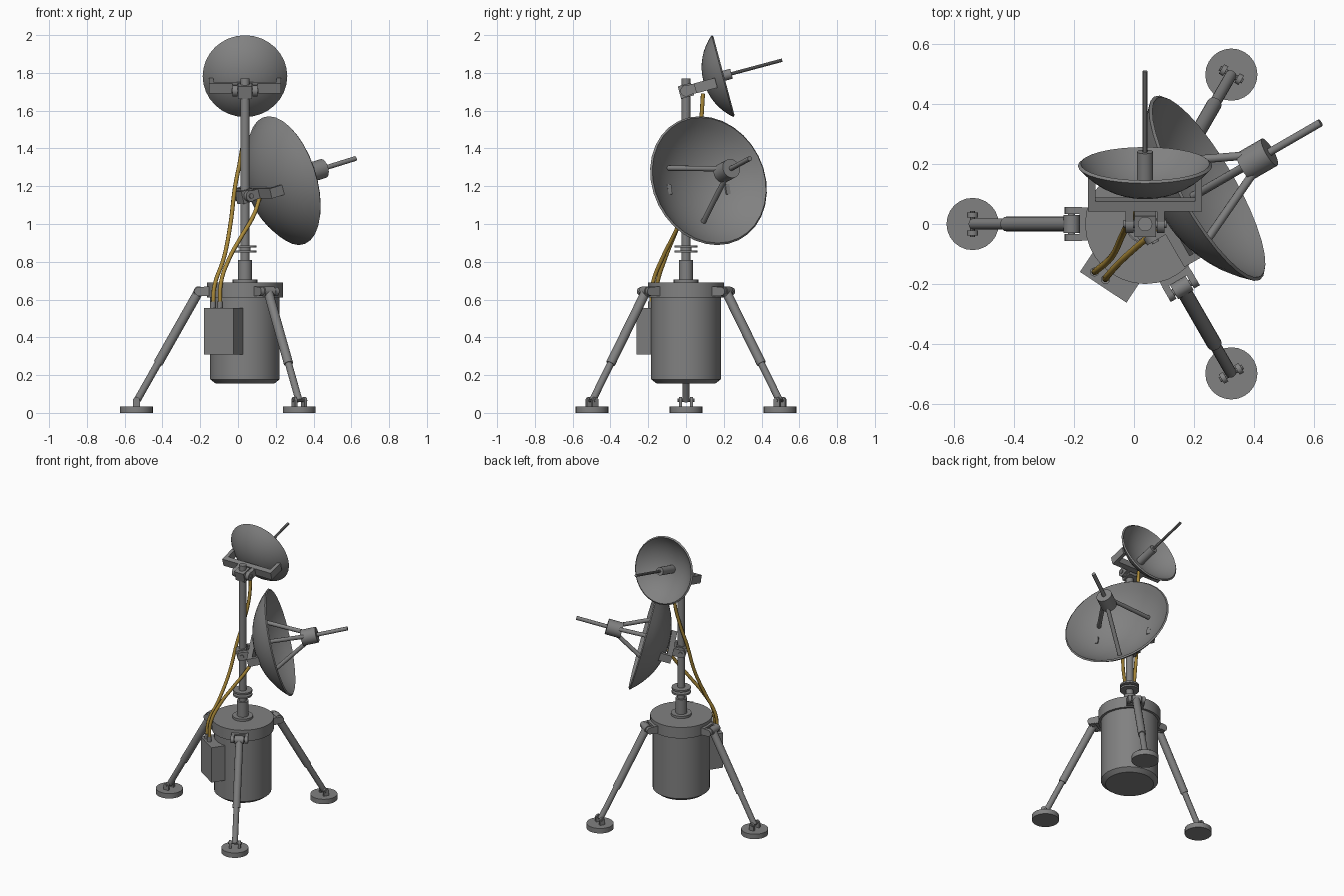
import bpy, bmesh
from math import radians, cos, sin, pi, sqrt, asin
from mathutils import Matrix, Vector

cube = bpy.data.objects.get("Cube")
if cube:
    bpy.data.objects.remove(cube, do_unlink=True)


def material(name, rgb):
    m = bpy.data.materials.new(name)
    m.use_nodes = True
    m.diffuse_color = (*rgb, 1)
    m.node_tree.nodes["Principled BSDF"].inputs["Base Color"].default_value = (*rgb, 1)
    return m


GREY = material("grey metal", (0.22, 0.22, 0.22))
GOLD = material("gold cable", (0.40, 0.25, 0.04))
AXIS = 0.037  # mast offset along x


def finish(name, bm, frame=Matrix(), mat=GREY):
    bmesh.ops.recalc_face_normals(bm, faces=bm.faces)
    me = bpy.data.meshes.new(name)
    bm.to_mesh(me)
    bm.free()
    me.transform(frame)
    me.materials.append(mat)
    ob = bpy.data.objects.new(name, me)
    bpy.context.collection.objects.link(ob)
    bpy.ops.object.select_all(action='DESELECT')
    ob.select_set(True)
    bpy.context.view_layer.objects.active = ob
    bpy.ops.object.shade_smooth_by_angle(angle=radians(32))
    return ob


def box(bm, lo, hi):
    lo, hi = Vector(lo), Vector(hi)
    m = Matrix.Translation((lo + hi) / 2) @ Matrix.Diagonal((*(hi - lo), 1))
    bmesh.ops.create_cube(bm, size=1, matrix=m)


def rod(bm, a, b, r, segs=16):
    a, b = Vector(a), Vector(b)
    m = Matrix.Translation((a + b) / 2) @ (b - a).to_track_quat('Z', 'Y').to_matrix().to_4x4()
    bmesh.ops.create_cone(bm, cap_ends=True, segments=segs, radius1=r, radius2=r,
                          depth=(b - a).length, matrix=m)


def lathe(bm, profile, segs=32):
    """Spin (radius, height) points around z."""
    vs = [bm.verts.new((r, 0, z)) for r, z in profile]
    es = [bm.edges.new(p) for p in zip(vs, vs[1:])]
    bmesh.ops.spin(bm, geom=vs + es, cent=(0, 0, 0), axis=(0, 0, 1), angle=2 * pi,
                   steps=segs, use_merge=True)
    bmesh.ops.remove_doubles(bm, verts=bm.verts, dist=1e-5)


centre = Matrix.Translation((AXIS, 0, 0))

# Canister body with flange lid
bm = bmesh.new()
lathe(bm, [(0, 0.155), (0.155, 0.155), (0.184, 0.178), (0.184, 0.612), (0.2, 0.612),
           (0.2, 0.69), (0, 0.69)])
finish("canister_body", bm, centre)

# Mast with base plate, sleeve and two collars
bm = bmesh.new()
lathe(bm, [(0, 0.685), (0.066, 0.685), (0.066, 0.706), (0.037, 0.706), (0.037, 0.81),
           (0.024, 0.81), (0.024, 0.848), (0.062, 0.848), (0.062, 0.86), (0.03, 0.86),
           (0.03, 0.875), (0.062, 0.875), (0.062, 0.887), (0.024, 0.887),
           (0.024, 1.77), (0, 1.77)], 20)
finish("mast", bm, centre)

# Three tripod legs, each built along +x then turned into place
for name, az in (("right_leg", 180), ("back_leg", 60), ("front_leg", -60)):
    frame = centre @ Matrix.Rotation(radians(az), 4, 'Z')
    top, foot = Vector((0.245, 0, 0.642)), Vector((0.572, 0, 0.065))
    joint = top.lerp(foot, 0.66)

    bm = bmesh.new()
    box(bm, (0.185, -0.055, 0.618), (0.218, 0.055, 0.668))
    for s in (-1, 1):
        box(bm, (0.21, s * 0.045 - 0.011, 0.62), (0.245, s * 0.045 + 0.011, 0.666))
        rod(bm, (0.245, s * 0.034, 0.643), (0.245, s * 0.056, 0.643), 0.023)
    rod(bm, (0.245, -0.05, 0.643), (0.245, 0.05, 0.643), 0.012, 12)
    finish(name + "_hinge", bm, frame)

    bm = bmesh.new()
    rod(bm, top, joint, 0.025)
    rod(bm, joint, foot, 0.019)
    rod(bm, (0.245, -0.03, 0.643), (0.245, 0.03, 0.643), 0.027)
    finish(name + "_strut", bm, frame)

    bm = bmesh.new()
    rod(bm, (0.575, 0, 0), (0.575, 0, 0.035), 0.087, 24)
    for s in (-1, 1):
        box(bm, (0.557, s * 0.03 - 0.008, 0.03), (0.593, s * 0.03 + 0.008, 0.066))
        rod(bm, (0.575, s * 0.022, 0.066), (0.575, s * 0.038, 0.066), 0.018)
    rod(bm, (0.575, -0.044, 0.066), (0.575, 0.044, 0.066), 0.009, 10)
    finish(name + "_foot", bm, frame)

# Control box on the side of the canister with cable sockets
bm = bmesh.new()
box(bm, (0.15, -0.093, 0.31), (0.253, 0.093, 0.556))
finish("control_box", bm, centre @ Matrix.Rotation(radians(-123.5), 4, 'Z'))
bm = bmesh.new()
for x, y in ((-0.132, -0.16), (-0.095, -0.185)):
    rod(bm, (x, y, 0.55), (x, y, 0.59), 0.015, 12)
finish("cable_sockets", bm)


def dish_mount(name, height, az, radius, forward, rise, arm_end):
    """Hinge, yoke and reflector; local x is the aiming direction."""
    frame = (Matrix.Translation((AXIS, 0, height)) @ Matrix.Rotation(radians(az), 4, 'Z')
             @ Matrix.Rotation(radians(-15), 4, 'Y'))
    # Hinge head on the mast
    bm = bmesh.new()
    box(bm, (-0.036, -0.036, -0.034), (0.036, 0.036, 0.034))
    rod(bm, (0, -0.072, 0), (0, 0.072, 0), 0.013, 12)
    finish(name + "_hinge", bm, frame)
    # U-shaped yoke
    bm = bmesh.new()
    box(bm, (0.05, -0.19, -0.027), (0.085, 0.19, 0.027))
    for s in (-1, 1):
        box(bm, (0.08, s * 0.178 - 0.012, -0.027), (arm_end, s * 0.178 + 0.012, 0.027))
        box(bm, (0, s * 0.052 - 0.013, -0.026), (0.055, s * 0.052 + 0.013, 0.026))
        rod(bm, (0, s * 0.039, 0), (0, s * 0.065, 0), 0.03)
    finish(name + "_yoke", bm, frame)
    # Thin spherical reflector shell
    depth = 0.467 * radius
    ball = (radius ** 2 + depth ** 2) / (2 * depth)
    edge = asin(radius / ball)
    angles = [edge * i / 8 for i in range(9)]
    wall = 0.012
    outer = [(ball * sin(a), ball * (1 - cos(a)) - depth) for a in angles]
    inner = [((ball - wall) * sin(a), ball - depth - (ball - wall) * cos(a)) for a in angles]
    bm = bmesh.new()
    lathe(bm, outer + inner[::-1], 32)
    aim = frame @ Matrix.Translation((forward, 0, rise))
    finish(name + "_reflector", bm, aim @ Matrix.Rotation(pi / 2, 4, 'Y'))
    return aim, depth


# Small upper dish with straight feed
aim, depth = dish_mount("upper_dish", 1.705, 90, 0.224, 0.207, 0.025, 0.165)
bm = bmesh.new()
rod(bm, (0.005 - depth, 0, 0), (0.049, 0, 0), 0.027)
rod(bm, (0.04, 0, 0), (0.327, 0, 0), 0.009, 10)
finish("upper_dish_feed", bm, aim)

# Large lower dish with feed held on three struts
aim, depth = dish_mount("lower_dish", 1.148, 30, 0.353, 0.251, 0.017, 0.142)
bm = bmesh.new()
rod(bm, (0.15, 0, 0), (0.25, 0, 0), 0.052, 20)
rod(bm, (0.24, 0, 0), (0.453, 0, 0), 0.013, 12)
for deg in (30, 150, 270):
    c, s = cos(radians(deg)), sin(radians(deg))
    rod(bm, (-0.115, 0.2 * c, 0.2 * s), (0.185, 0.03 * c, 0.03 * s), 0.014, 12)
finish("lower_dish_feed", bm, aim)


# Cables from the control box to the dishes
def cable(name, points):
    cu = bpy.data.curves.new(name, 'CURVE')
    cu.dimensions = '3D'
    cu.bevel_depth = 0.011
    cu.bevel_resolution = 2
    cu.resolution_u = 6
    cu.use_fill_caps = True
    sp = cu.splines.new('BEZIER')
    sp.bezier_points.add(len(points) - 1)
    for bp, co in zip(sp.bezier_points, points):
        bp.co = co
        bp.handle_left_type = bp.handle_right_type = 'AUTO'
    cu.materials.append(GOLD)
    bpy.context.collection.objects.link(bpy.data.objects.new(name, cu))


cable("upper_cable", [(-0.132, -0.16, 0.56), (-0.125, -0.155, 0.67), (-0.075, -0.11, 0.82),
                      (-0.04, -0.04, 1.0), (-0.015, 0.01, 1.2), (0.012, 0.045, 1.34),
                      (0.035, 0.075, 1.5), (0.037, 0.09, 1.69)])
cable("lower_cable", [(-0.095, -0.185, 0.56), (-0.09, -0.175, 0.69), (-0.045, -0.125, 0.82),
                      (0.01, -0.075, 0.92), (0.085, -0.01, 1.05), (0.115, 0.04, 1.14)])
